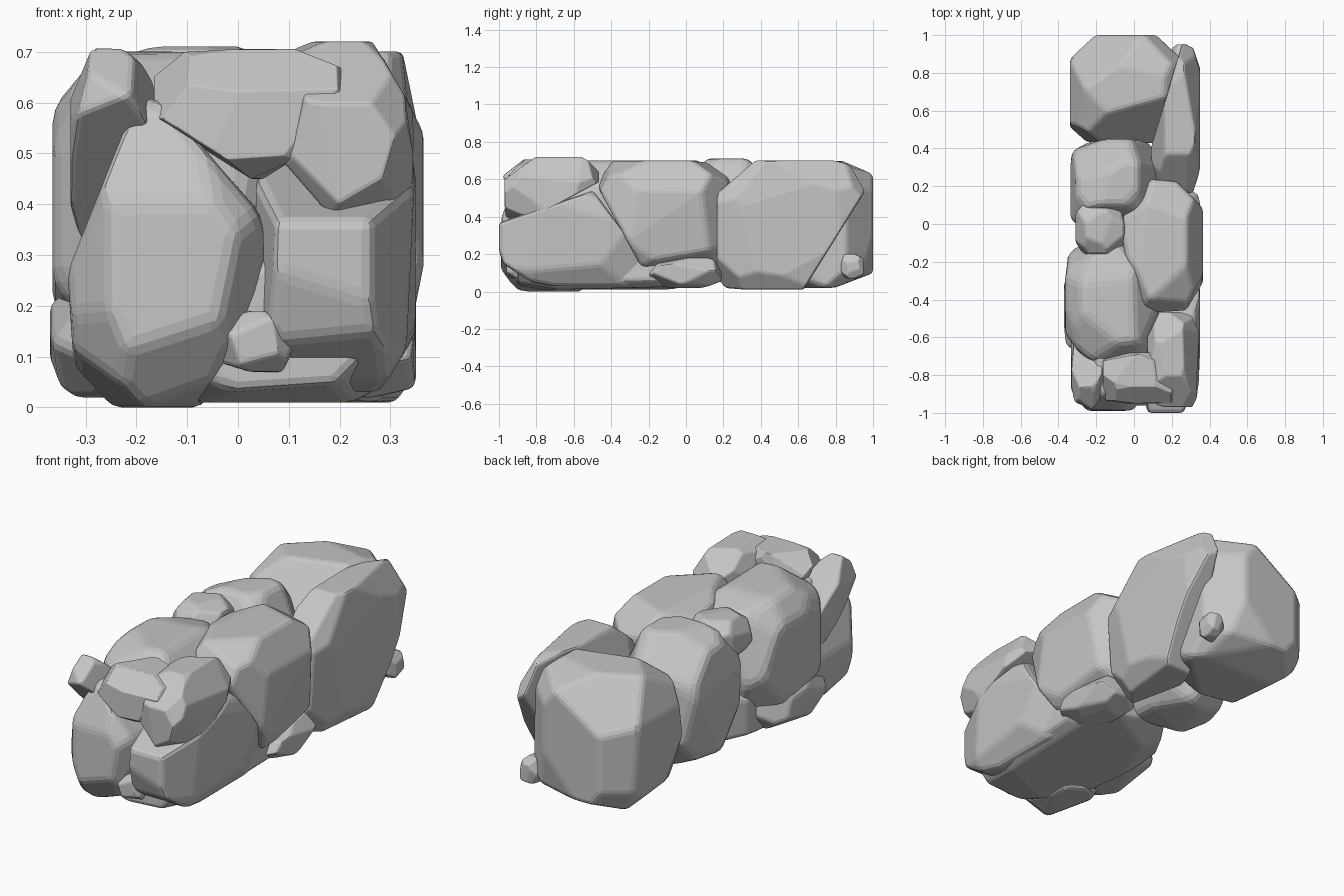
import bpy
import bmesh
import math
import random
from mathutils import Vector

cube = bpy.data.objects.get("Cube")
if cube:
    bpy.data.objects.remove(cube, do_unlink=True)

GREY = (0.56, 0.56, 0.56, 1)
stone = bpy.data.materials.new("grey stone")
stone.use_nodes = True
stone.diffuse_color = GREY
stone.node_tree.nodes["Principled BSDF"].inputs["Base Color"].default_value = GREY


def chop(bm, normal, dist):
    """Slice away everything beyond a plane and cap the cut."""
    n = Vector(normal).normalized()
    cut = bmesh.ops.bisect_plane(bm, geom=bm.verts[:] + bm.edges[:] + bm.faces[:],
                                 plane_co=n * dist, plane_no=n, clear_outer=True)
    edges = [e for e in cut["geom_cut"] if isinstance(e, bmesh.types.BMEdge)]
    if len(edges) > 2:
        bmesh.ops.edgeloop_fill(bm, edges=edges)


def rock(name, low, high, cuts=(), seed=1, planes=22, power=1.6):
    """Chisel a block into a faceted boulder filling the box low..high."""
    rng = random.Random(seed)
    bm = bmesh.new()
    bmesh.ops.create_cube(bm, size=2)
    turn = rng.uniform(0, math.tau)
    for i in range(planes):
        z = 1 - (2 * i + 1) / planes
        a = turn + i * 2.4 + rng.uniform(-0.2, 0.2)
        r = math.sqrt(1 - z * z)
        n = Vector((r * math.cos(a), r * math.sin(a), z))
        reach = sum(abs(c) ** power for c in n) ** (1 / power)
        chop(bm, n, reach * rng.uniform(0.94, 1.02))
    for normal, dist in cuts:
        chop(bm, normal, dist)

    # Stretch to the box, tidy short edges, keep broad flat facets
    lo, hi = Vector(low), Vector(high)
    vmin = [min(v.co[k] for v in bm.verts) for k in range(3)]
    vmax = [max(v.co[k] for v in bm.verts) for k in range(3)]
    for v in bm.verts:
        for k in range(3):
            t = (v.co[k] - vmin[k]) / (vmax[k] - vmin[k])
            v.co[k] = lo[k] + t * (hi[k] - lo[k])
    size = min(hi - lo)
    bmesh.ops.remove_doubles(bm, verts=bm.verts[:], dist=size * 0.1)
    bmesh.ops.delete(bm, geom=bm.edges[:], context="EDGES_FACES")
    hull = bmesh.ops.convex_hull(bm, input=bm.verts[:])
    spare = {g for g in hull["geom_interior"] if isinstance(g, bmesh.types.BMVert)}
    bmesh.ops.delete(bm, geom=list(spare), context="VERTS")
    bmesh.ops.dissolve_limit(bm, angle_limit=math.radians(7),
                             verts=bm.verts[:], edges=bm.edges[:])
    bmesh.ops.recalc_face_normals(bm, faces=bm.faces[:])
    mesh = bpy.data.meshes.new(name)
    bm.to_mesh(mesh)
    bm.free()
    mesh.materials.append(stone)
    obj = bpy.data.objects.new(name, mesh)
    bpy.context.collection.objects.link(obj)
    bevel = obj.modifiers.new("worn edges", "BEVEL")
    bevel.width = size * 0.06
    bevel.segments = 2
    bevel.limit_method = "ANGLE"
    bevel.angle_limit = math.radians(12)


# Back half of the row
rock("back_boulder", (-.34, .43, .02), (.27, 1, .7),
     [((1, 1, 0), 1.06), ((-1, 1, 0), 1.1), ((-.5, .6, .8), 1.02), ((.3, -1, .9), .9)],
     seed=4, power=1.4)
rock("back_right_slab", (.09, .165, .01), (.35, .96, .7),
     [((-1, .9, 0), .45), ((0, 1, -.54), .62), ((0, -1, 1), 1.05), ((-1, 0, 1), 1)],
     seed=7, power=1.4)
rock("back_left_boulder", (-.335, -.06, .05), (.12, .45, .71),
     [((-.4, .7, 1), 1), ((0, -1, .8), .9)], seed=9, power=1.5)
rock("back_right_knob", (.2, .83, .07), (.3, .95, .2), seed=3, planes=14, power=1.75)

# Middle stones
rock("middle_right_boulder", (-.06, -.47, .13), (.365, .24, .7),
     [((-1, -1, 0), .95), ((1, 0, 1), 1.15), ((0, -1, -.44), .72), ((0, 1, -.15), .93),
      ((.6, 1, 0), 1)], seed=11, power=1.45)
rock("middle_left_boulder", (-.365, -.75, .1), (.13, -.1, .7),
     [((1, 1, 0), 1.05), ((-1, 0, 1), 1.15), ((-1, -1, 0), 1.05)], seed=13, power=1.5)
rock("middle_left_pebble", (-.31, -.16, .49), (-.05, .12, .7), seed=15, planes=18, power=1.7)
rock("right_foot_stone", (.1, -.2, .02), (.35, .19, .18), seed=17, planes=18, power=1.75)
rock("left_foot_stone", (-.37, -.72, .02), (-.06, -.2, .27), seed=19, planes=18, power=1.75)
rock("base_stone", (-.26, -.9, .01), (.3, .08, .3), [((-1, 1, 0), 1.1)], seed=21, power=1.35)

# Front cluster
rock("front_left_slab", (-.335, -.99, .0), (.05, -.5, .61),
     [((-.9, 0, .57), .78), ((.55, 0, .77), .78), ((.56, 0, -.41), .9),
      ((0, -1, .5), 1.02), ((-1, -1, 0), 1.1)], seed=23, power=1.5)
rock("front_right_boulder", (.035, -1, .03), (.35, -.2, .54),
     [((0, 1, .48), .66), ((0, -.53, 1), .75), ((-1, 0, -1), 1), ((1, 0, -1), 1.1),
      ((1, -1, 0), 1.02), ((0, -1, -1), 1.05)], seed=26, power=1.45)
rock("front_top_stone", (-.165, -.95, .45), (.24, -.68, .705),
     [((-1, 0, -1), .75), ((1, 0, -1), .75), ((0, -1, 1), .95)], seed=27, planes=18)
rock("front_top_right_stone", (.07, -.97, .36), (.345, -.465, .72),
     [((0, .74, -1), .38), ((-.8, 0, -.93), .78), ((0, -1, 1), .95), ((1, 0, .8), .95)],
     seed=29)
rock("front_top_left_stone", (-.33, -.985, .3), (-.165, -.55, .71),
     [((0, -1, -1), .3), ((0, 1, 1), .4)], seed=31, power=1.75)
rock("front_foot_pebble", (-.04, -.96, .07), (.11, -.75, .19),
     [((1, 0, 1), .9)], seed=33, planes=14)
